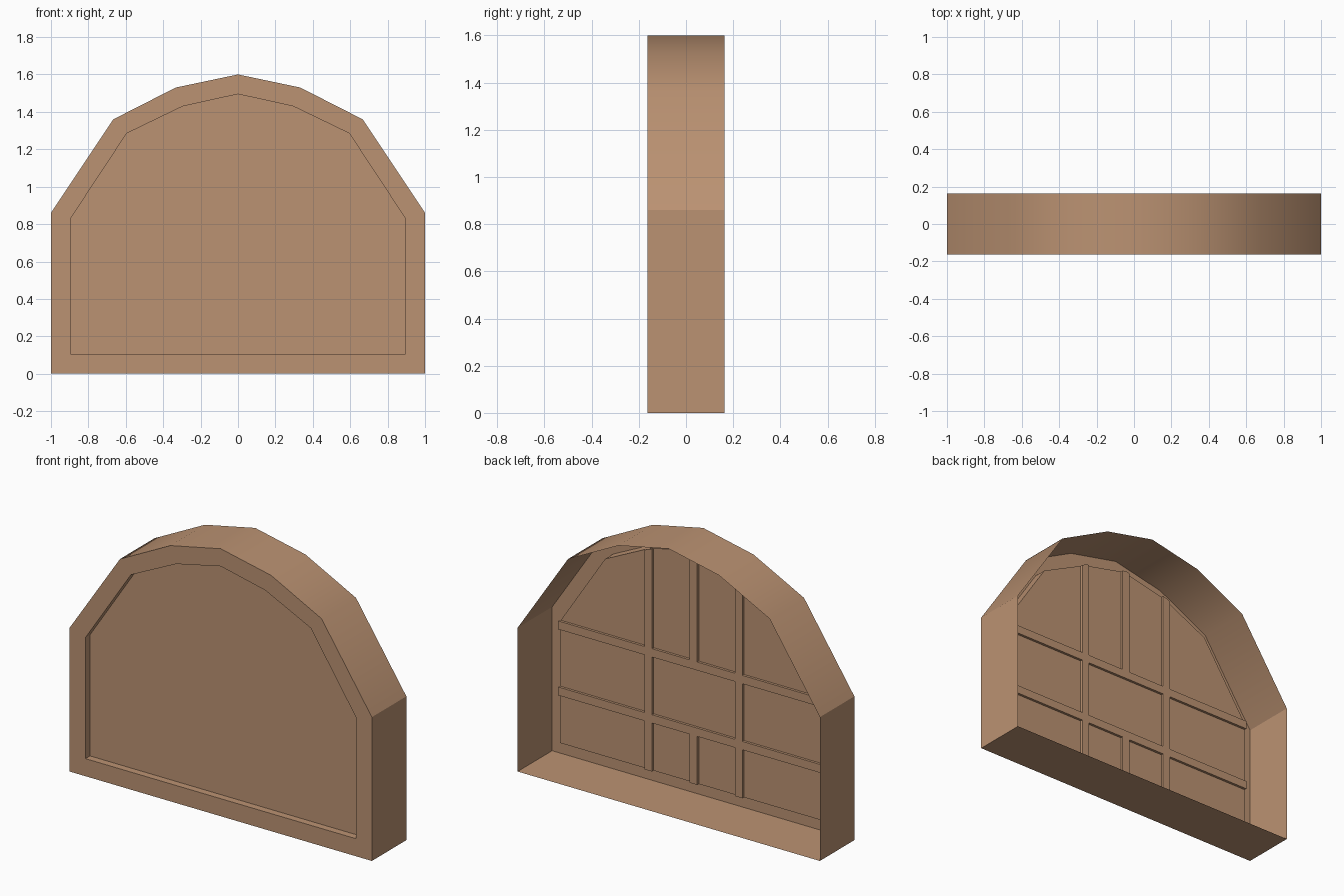
import bpy, bmesh, math

cube = bpy.data.objects.get("Cube")
if cube:
    bpy.data.objects.remove(cube, do_unlink=True)

tan = bpy.data.materials.new("tan_wood")
tan.use_nodes = True
tan.diffuse_color = (0.50, 0.29, 0.17, 1)
tan.node_tree.nodes["Principled BSDF"].inputs["Base Color"].default_value = tan.diffuse_color

FRONT, BACK = -0.163, 0.163
PANEL_FRONT, PANEL_BACK, BAR_BACK = -0.12, -0.085, -0.07


def mirrored(half):
    """Closed outline from its right half, listed from bottom to apex."""
    return half + [(-x, z) for x, z in reversed(half[:-1])]


OUTER = mirrored([(1, 0), (1, 0.86), (0.667, 1.36), (0.333, 1.53), (0, 1.60)])
INNER_HALF = [(0.895, 0.105), (0.895, 0.83), (0.595, 1.285), (0.295, 1.43), (0, 1.495)]
INNER = mirrored(INNER_HALF)


def finish(name, bm):
    mesh = bpy.data.meshes.new(name)
    bm.to_mesh(mesh)
    bm.free()
    mesh.materials.append(tan)
    obj = bpy.data.objects.new(name, mesh)
    bpy.context.collection.objects.link(obj)
    bpy.ops.object.select_all(action='DESELECT')
    obj.select_set(True)
    bpy.context.view_layer.objects.active = obj
    bpy.ops.object.shade_smooth_by_angle(angle=math.radians(30))
    return obj


def loop(bm, outline, y):
    return [bm.verts.new((x, y, z)) for x, z in outline]


def bridge(bm, a, b):
    n = len(a)
    for i in range(n):
        j = (i + 1) % n
        bm.faces.new((a[i], a[j], b[j], b[i]))


def add_prism(bm, outline, y0, y1):
    a, b = loop(bm, outline, y0), loop(bm, outline, y1)
    bridge(bm, a, b)
    bm.faces.new(a)
    bm.faces.new(b)


def arch_height(x):
    """Height of the inner outline at a given x."""
    x = abs(x)
    for (x0, z0), (x1, z1) in zip(INNER_HALF[1:], INNER_HALF[2:]):
        if x1 <= x <= x0:
            return z0 + (z1 - z0) * (x0 - x) / (x0 - x1)
    return INNER_HALF[1][1]


# Open-backed casing: outer wall, front ring and the reveal around the panel
bm = bmesh.new()
loops = [loop(bm, OUTER, BACK), loop(bm, OUTER, FRONT),
         loop(bm, INNER, FRONT), loop(bm, INNER, PANEL_FRONT)]
for a, b in zip(loops, loops[1:]):
    bridge(bm, a, b)
bmesh.ops.recalc_face_normals(bm, faces=bm.faces)
if sum(f.normal.dot(f.calc_center_median()) for f in bm.faces if len(f.verts) == 4
       and abs(f.normal.x) > 0.9 and abs(f.calc_center_median().x) > 0.95) < 0:
    bmesh.ops.reverse_faces(bm, faces=bm.faces)
finish("arched_casing", bm)

# Arched panel, with the sleeve that carries it to the front ring
bm = bmesh.new()
add_prism(bm, INNER, PANEL_FRONT, PANEL_BACK)
bmesh.ops.recalc_face_normals(bm, faces=bm.faces)
finish("arched_panel", bm)

# Glazing bars on the back of the panel
HALF = 0.025
SIDE_X = 0.3
RAILS = (0.42, 0.815)
BOTTOM = INNER_HALF[0][1]
EDGE = INNER_HALF[0][0]


def bar(name, x0, x1, z0, z1=None):
    """Rectangular bar, or one trimmed to the arch when no top is given."""
    top = [(x1, z1), (x0, z1)]
    if z1 is None:
        xs = [x1, (x0 + x1) / 2, x0]
        top = [(x, arch_height(x)) for x in xs]
    bm = bmesh.new()
    add_prism(bm, [(x0, z0), (x1, z0)] + top, PANEL_BACK, BAR_BACK)
    bmesh.ops.recalc_face_normals(bm, faces=bm.faces)
    finish(name, bm)


for side, s in (("left", 1), ("right", -1)):
    bar(f"{side}_upright", s * SIDE_X - HALF, s * SIDE_X + HALF, BOTTOM)
    for level, z in zip(("lower", "upper"), RAILS):
        ends = sorted((s * (SIDE_X + HALF), s * EDGE))
        bar(f"{side}_{level}_rail", *ends, z - HALF, z + HALF)
for level, z in zip(("lower", "upper"), RAILS):
    bar(f"middle_{level}_rail", HALF - SIDE_X, SIDE_X - HALF, z - HALF, z + HALF)
bar("centre_lower_upright", -HALF, HALF, BOTTOM, RAILS[0] - HALF)
bar("centre_upper_upright", -HALF, HALF, RAILS[1] + HALF)
